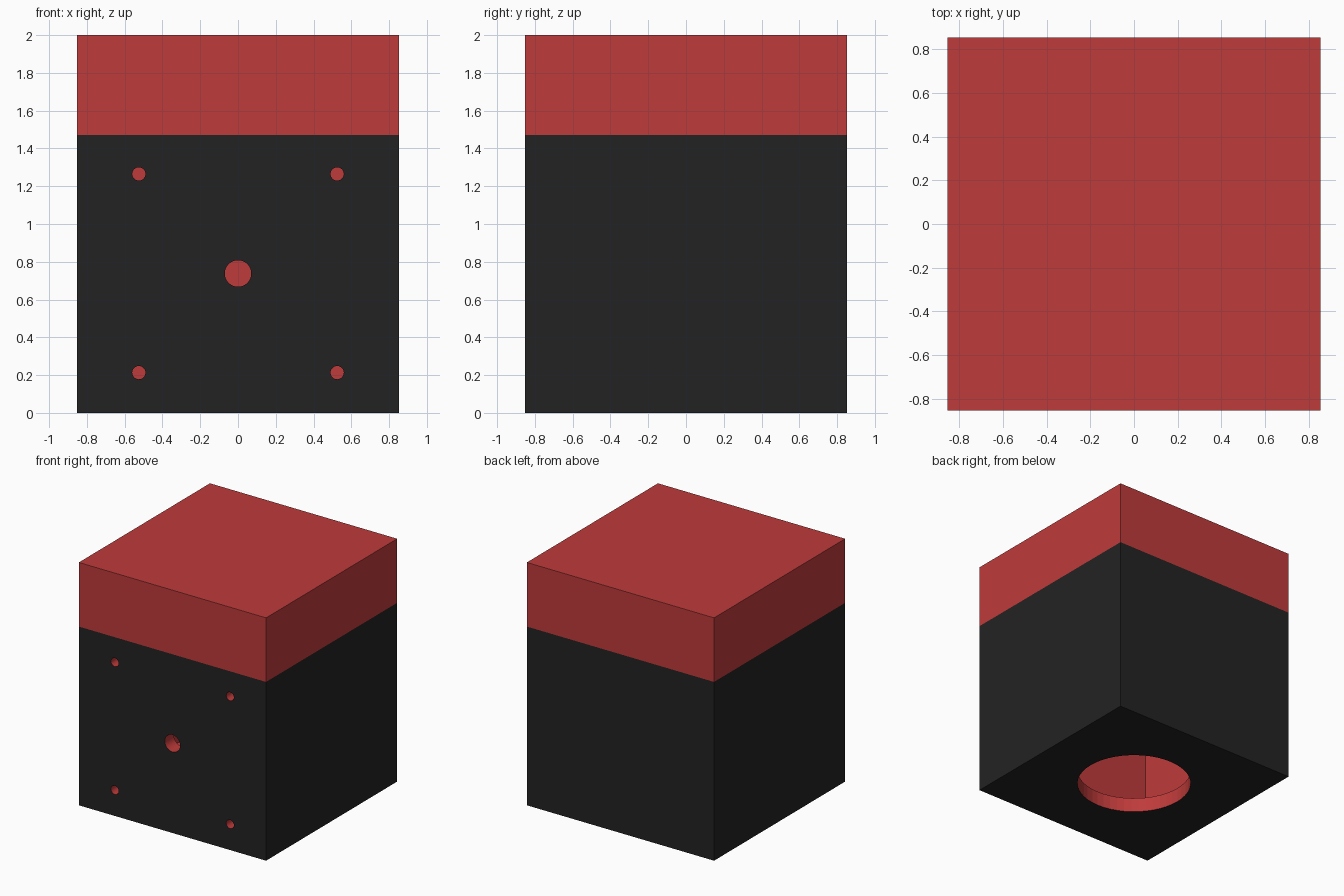
import bpy, math

if "Cube" in bpy.data.objects:
    bpy.data.objects.remove(bpy.data.objects["Cube"])

W, H, SEAM, WALL = 0.853, 2.0, 1.472, 0.12


def material(name, rgb):
    m = bpy.data.materials.new(name)
    m.diffuse_color = (*rgb, 1)
    m.use_nodes = True
    m.node_tree.nodes["Principled BSDF"].inputs["Base Color"].default_value = m.diffuse_color
    return m


red = material("red", (0.52, 0.043, 0.043))
black = material("black", (0.0165, 0.0165, 0.0165))


def box(name, half, z0, z1):
    bpy.ops.mesh.primitive_cube_add(size=1, location=(0, 0, (z0 + z1) / 2))
    o = bpy.context.object
    o.name = name
    o.scale = (2 * half, 2 * half, z1 - z0)
    bpy.ops.object.transform_apply(location=True, rotation=True, scale=True)
    o.data.materials.append(red)
    return o


def cylinder(r, depth, loc, rot=(0, 0, 0)):
    bpy.ops.mesh.primitive_cylinder_add(vertices=48, radius=r, depth=depth, location=loc, rotation=rot)
    o = bpy.context.object
    o.data.materials.append(red)
    return o


def cut(target, cutter):
    mod = target.modifiers.new("cut", 'BOOLEAN')
    mod.operation, mod.solver, mod.object = 'DIFFERENCE', 'EXACT', cutter
    bpy.context.view_layer.objects.active = target
    bpy.ops.object.modifier_apply(modifier=mod.name)
    bpy.data.objects.remove(cutter)


# Hollow lower housing, open under the lid
body = box("housing", W, 0, SEAM)
cut(body, box("cavity", W - WALL, WALL, SEAM + 0.2))

# Round opening in the floor
cut(body, cylinder(0.44, 0.5, (0, 0, 0)))

# Centre hole and four corner holes in the front wall
front = (math.pi / 2, 0, 0)
cut(body, cylinder(0.07, 0.5, (0, -W, 0.738), front))
for x in (-0.525, 0.525):
    for z in (0.213, 1.265):
        cut(body, cylinder(0.035, 0.5, (x, -W, z), front))

# Outside faces are black; cavity and hole walls stay red
body.data.materials.clear()
body.data.materials.append(red)
body.data.materials.append(black)
for p in body.data.polygons:
    c = p.center
    outer = max(abs(c.x), abs(c.y)) > W - 0.001 or c.z < 0.001
    p.material_index = 1 if outer else 0

# Solid lid block
box("lid", W, SEAM, H)
